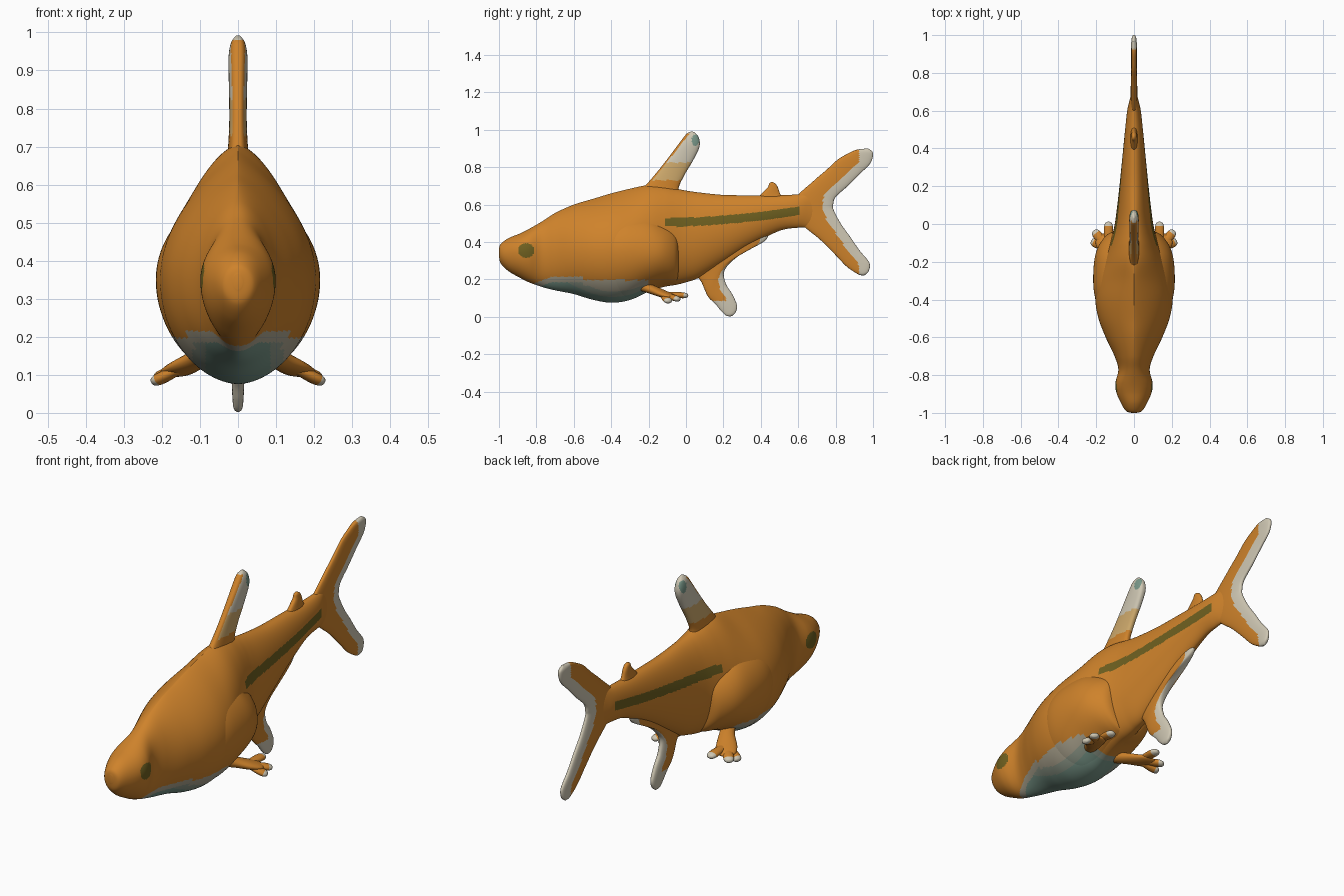
import bpy, bmesh, math
from mathutils import Vector

PALETTE = {
    "orange": (0.62, 0.225, 0.024, 1),
    "fin_white": (0.62, 0.57, 0.45, 1),
    "fin_cream": (0.62, 0.40, 0.15, 1),
    "belly_grey": (0.42, 0.38, 0.28, 1),
    "belly_green_grey": (0.28, 0.33, 0.26, 1),
    "belly_teal": (0.19, 0.31, 0.25, 1),
    "dark_olive": (0.155, 0.115, 0.014, 1),
}
NAMES = list(PALETTE)
MATS = []
for n, c in PALETTE.items():
    m = bpy.data.materials.new(n)
    m.diffuse_color = c
    MATS.append(m)


def smooth_rows(rows, steps):
    """Catmull-Rom interpolation through rows of numbers."""
    out = []
    for i in range(len(rows) - 1):
        p0, p1 = rows[max(i - 1, 0)], rows[i]
        p2, p3 = rows[i + 1], rows[min(i + 2, len(rows) - 1)]
        for s in range(steps):
            t = s / steps
            out.append([0.5 * (2 * b + (c - a) * t + (2 * a - 5 * b + 4 * c - d) * t * t
                               + (3 * b - a - 3 * c + d) * t ** 3)
                        for a, b, c, d in zip(p0, p1, p2, p3)])
    out.append(list(rows[-1]))
    return out


def loft(name, rings, colour):
    """Skin rings of points; colour(row, centre) returns a material name."""
    bm = bmesh.new()
    vs = [[bm.verts.new(p) for p in r] for r in rings]
    n = len(rings[0])
    for i in range(len(vs) - 1):
        for j in range(n):
            k = (j + 1) % n
            f = bm.faces.new((vs[i][j], vs[i][k], vs[i + 1][k], vs[i + 1][j]))
            f.material_index = NAMES.index(colour(i, f.calc_center_median()))
    for i in (0, len(vs) - 1):
        f = bm.faces.new(vs[i])
        f.material_index = NAMES.index(colour(i, f.calc_center_median()))
    bmesh.ops.recalc_face_normals(bm, faces=bm.faces)
    for f in bm.faces:
        f.smooth = True
    me = bpy.data.meshes.new(name)
    bm.to_mesh(me)
    bm.free()
    for m in MATS:
        me.materials.append(m)
    ob = bpy.data.objects.new(name, me)
    bpy.context.collection.objects.link(ob)
    return ob


def body_colour(i, c):
    x, y, z = c
    if ((y + 0.855) / 0.043) ** 2 + ((z - 0.355) / 0.039) ** 2 < 1:      # eyes
        return "dark_olive"
    if -0.11 < y < 0.605:                                               # side stripe
        mid = 0.505 + 0.063 * ((y + 0.11) / 0.72) ** 1.8
        if abs(z - mid) < 0.023:
            return "dark_olive"
    if -0.83 < y < -0.2:                                                # belly
        edge = 0.215 if y < -0.55 else 0.197
        if y < -0.72:
            edge = 0.215 - (-0.72 - y) * 0.4
        if z < edge:
            if abs(x) < 0.085 and -0.8 < y < -0.23 and z < edge - 0.03:
                return "belly_teal"
            return "belly_green_grey" if abs(x) < 0.12 and z < edge - 0.03 else "belly_grey"
    return "orange"


def trunk(name, stations, sides):
    """Stations: y, half width, top z, bottom z, widest z, upper sharpness."""
    rings = []
    for y, w, top, bot, zc, p in smooth_rows(stations, 10):
        ring = []
        for j in range(sides):
            a = 2 * math.pi * j / sides
            c, s = math.cos(a), math.sin(a)
            e = p if s > 0 else 1.1
            ring.append((math.copysign(w * abs(c) ** e, c), y,
                         zc + s * ((top - zc) if s > 0 else (zc - bot))))
        rings.append(ring)
    loft(name, rings, body_colour)


trunk("body", [
    (-1.0, 0.012, 0.365, 0.325, 0.345, 1.0), (-0.99, 0.042, 0.39, 0.285, 0.34, 1.0),
    (-0.95, 0.068, 0.42, 0.245, 0.34, 1.0), (-0.89, 0.094, 0.445, 0.21, 0.345, 1.0),
    (-0.84, 0.098, 0.47, 0.185, 0.35, 1.0), (-0.77, 0.083, 0.51, 0.16, 0.35, 1.0),
    (-0.70, 0.103, 0.555, 0.142, 0.35, 1.2), (-0.60, 0.15, 0.60, 0.122, 0.35, 1.5),
    (-0.50, 0.188, 0.63, 0.092, 0.35, 1.6), (-0.40, 0.205, 0.66, 0.076, 0.35, 1.7),
    (-0.30, 0.198, 0.685, 0.09, 0.35, 1.7), (-0.20, 0.165, 0.705, 0.135, 0.37, 1.4),
    (-0.12, 0.135, 0.70, 0.16, 0.39, 1.2), (-0.05, 0.113, 0.685, 0.172, 0.40, 1.1),
    (0.0, 0.102, 0.675, 0.185, 0.41, 1.1), (0.07, 0.092, 0.665, 0.21, 0.43, 1.1),
    (0.20, 0.077, 0.652, 0.29, 0.47, 1.0), (0.35, 0.062, 0.65, 0.385, 0.52, 1.0),
    (0.50, 0.047, 0.65, 0.46, 0.56, 1.0), (0.60, 0.036, 0.655, 0.477, 0.57, 1.0),
    (0.66, 0.022, 0.66, 0.48, 0.57, 1.0), (0.72, 0.006, 0.63, 0.50, 0.57, 1.0)], 224)

# Rounded flanks that end in a step behind the belly
trunk("flank_bulge", [
    (-0.46, 0.18, 0.58, 0.10, 0.35, 1.3), (-0.38, 0.208, 0.585, 0.085, 0.35, 1.2),
    (-0.30, 0.216, 0.58, 0.092, 0.35, 1.1), (-0.20, 0.211, 0.56, 0.137, 0.345, 1.0),
    (-0.13, 0.194, 0.525, 0.163, 0.345, 1.0), (-0.075, 0.16, 0.495, 0.175, 0.34, 1.0),
    (-0.045, 0.122, 0.465, 0.19, 0.335, 1.0), (-0.035, 0.06, 0.42, 0.24, 0.33, 1.0)], 96)


# Upright fins: each row is leading (y, z), trailing (y, z), half thickness
def fin(name, rows, colour):
    rows = smooth_rows(rows, 10)
    rings = []
    for ly, lz, ty, tz, h in rows:
        ring = []
        for j in range(48):
            a = 2 * math.pi * j / 48
            u = (1 - math.cos(a)) / 2
            s = math.sin(a)
            ring.append((math.copysign(h * abs(s) ** 0.7, s),
                         ly + (ty - ly) * u, lz + (tz - lz) * u))
        rings.append(ring)

    def rule(i, c):
        ly, lz, ty, tz, h = rows[i]
        return colour(c, math.hypot(c.y - ly, c.z - lz), math.hypot(c.y - ty, c.z - tz))
    return loft(name, rings, rule)


def dorsal_colour(c, lead, trail):
    if c.z < 0.73 or (lead < 0.014 and c.z < 0.98):
        return "orange"
    if math.hypot((c.y - 0.05) / 0.02, (c.z - 0.945) / 0.03) < 1:
        return "belly_teal"
    return "fin_cream" if c.z < 0.825 else "fin_white"


fin("dorsal_fin", [
    (-0.28, 0.65, -0.01, 0.62, 0.035), (-0.22, 0.70, -0.04, 0.68, 0.027),
    (-0.15, 0.78, -0.01, 0.755, 0.023), (-0.08, 0.87, 0.04, 0.84, 0.024),
    (-0.02, 0.95, 0.072, 0.91, 0.025), (0.005, 0.98, 0.068, 0.96, 0.019),
    (0.03, 0.992, 0.045, 0.988, 0.006)], dorsal_colour)

fin("rear_back_fin", [
    (0.37, 0.62, 0.53, 0.62, 0.022), (0.40, 0.655, 0.505, 0.655, 0.017),
    (0.435, 0.69, 0.492, 0.69, 0.014), (0.445, 0.712, 0.48, 0.71, 0.011),
    (0.455, 0.72, 0.465, 0.72, 0.004)], lambda c, l, t: "orange")

fin("belly_fin", [
    (0.0, 0.27, 0.44, 0.45, 0.03), (0.05, 0.225, 0.42, 0.405, 0.025),
    (0.08, 0.19, 0.28, 0.325, 0.022), (0.10, 0.145, 0.207, 0.25, 0.02),
    (0.12, 0.105, 0.212, 0.18, 0.018), (0.16, 0.065, 0.248, 0.12, 0.017),
    (0.187, 0.032, 0.273, 0.06, 0.015), (0.213, 0.008, 0.264, 0.022, 0.012),
    (0.235, 0.002, 0.245, 0.004, 0.004)],
    lambda c, l, t: "fin_white" if t < 0.042 or c.z < 0.085 else "orange")

fin("tail_fin", [
    (0.965, 0.90, 0.975, 0.90, 0.005), (0.91, 0.893, 1.0, 0.875, 0.014),
    (0.86, 0.87, 0.985, 0.82, 0.015), (0.81, 0.84, 0.93, 0.765, 0.015),
    (0.75, 0.785, 0.865, 0.70, 0.016), (0.68, 0.725, 0.80, 0.64, 0.017),
    (0.57, 0.62, 0.787, 0.60, 0.018), (0.57, 0.54, 0.79, 0.57, 0.018),
    (0.64, 0.475, 0.83, 0.495, 0.017), (0.72, 0.41, 0.88, 0.425, 0.016),
    (0.80, 0.33, 0.928, 0.355, 0.015), (0.86, 0.268, 0.98, 0.29, 0.014),
    (0.92, 0.228, 0.977, 0.245, 0.012), (0.945, 0.222, 0.955, 0.222, 0.004)],
    lambda c, l, t: "fin_white" if t < 0.057 or c.y > 0.925 else "orange")


# Paired foot-like fins: path of x, y, z, half width, half thickness
def paddle(name, path, white_from):
    rows = smooth_rows(path, 8)
    d = Vector(path[-1][:3]) - Vector(path[0][:3])
    side = d.cross(Vector((0, 0, 1))).normalized()
    up = side.cross(d).normalized()
    rings = []
    for x, y, z, w, t in rows:
        rings.append([Vector((x, y, z)) + side * w * math.cos(a) + up * t * math.sin(a)
                      for a in (2 * math.pi * j / 20 for j in range(20))])
    ob = loft(name, rings, lambda i, c: "fin_white" if i > white_from * len(rows) else "orange")
    ob.modifiers.new("mirror", 'MIRROR')


paddle("foot_fin_base", [
    (0.07, -0.24, 0.165, 0.03, 0.025), (0.10, -0.18, 0.145, 0.036, 0.024),
    (0.14, -0.12, 0.122, 0.048, 0.02), (0.165, -0.075, 0.108, 0.045, 0.014),
    (0.178, -0.055, 0.103, 0.01, 0.004)], 2)
toes = {"outer": (0.226, -0.09, 0.08), "middle": (0.213, -0.035, 0.092), "inner": (0.135, 0.012, 0.113)}
for label, tip in toes.items():
    start, end = Vector((0.135, -0.13, 0.123)), Vector(tip)
    path = []
    for t, w in ((0, 0.014), (0.5, 0.023), (0.8, 0.024), (0.95, 0.017), (1, 0.004)):
        path.append((*start.lerp(end, t), w, w * 0.65))
    paddle("foot_fin_toe_" + label, path, 0.5)
